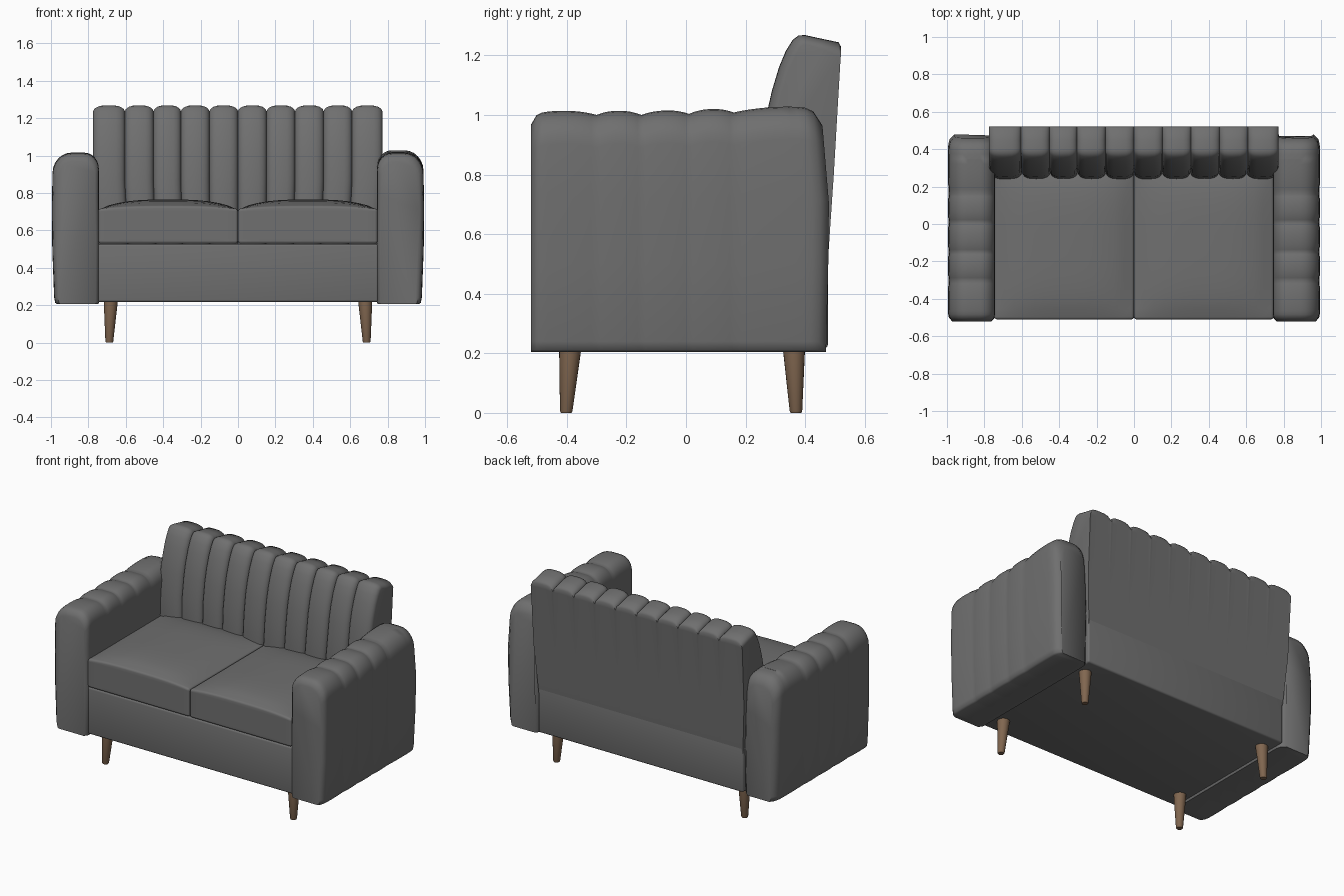
import bpy, bmesh, math

if "Cube" in bpy.data.objects:
    bpy.data.objects.remove(bpy.data.objects["Cube"])


def material(name, rgb):
    m = bpy.data.materials.new(name)
    m.diffuse_color = (*rgb, 1)
    m.use_nodes = True
    m.node_tree.nodes["Principled BSDF"].inputs["Base Color"].default_value = m.diffuse_color
    return m


GREY = material("grey upholstery", (0.16, 0.16, 0.16))
WOOD = material("brown wood", (0.22, 0.135, 0.08))


def finish(name, bm, mat, angle=40):
    bmesh.ops.recalc_face_normals(bm, faces=bm.faces)
    me = bpy.data.meshes.new(name)
    bm.to_mesh(me)
    bm.free()
    me.materials.append(mat)
    me.polygons.foreach_set("use_smooth", [True] * len(me.polygons))
    me.set_sharp_from_angle(angle=math.radians(angle))
    ob = bpy.data.objects.new(name, me)
    bpy.context.scene.collection.objects.link(ob)
    return ob


def loft(name, rings, mat, angle=40):
    """Skin a list of equal closed rings and cap both ends."""
    bm = bmesh.new()
    vs = [[bm.verts.new(p) for p in r] for r in rings]
    n = len(rings[0])
    for a, b in zip(vs, vs[1:]):
        for i in range(n):
            j = (i + 1) % n
            bm.faces.new((a[i], a[j], b[j], b[i]))
    bm.faces.new(vs[0])
    bm.faces.new(vs[-1])
    return finish(name, bm, mat, angle)


def box(name, lo, hi, bevel, dome=0.0, cuts=0):
    """Bevelled box, optionally with a puffed top."""
    bm = bmesh.new()
    bmesh.ops.create_cube(bm, size=2)
    if cuts:
        bmesh.ops.subdivide_edges(bm, edges=bm.edges[:], cuts=cuts, use_grid_fill=True)
    for v in bm.verts:
        u, w, t = v.co
        v.co = [(l + h) / 2 + c * (h - l) / 2 for l, h, c in zip(lo, hi, (u, w, t))]
        if t > 0.99:
            v.co.z += dome * (1 - abs(u) ** 3) * (0.35 + 0.65 * (1 - w ** 4))
    edges = [e for e in bm.edges if e.calc_face_angle(0) > math.radians(45)]
    bmesh.ops.bevel(bm, geom=edges, offset=bevel, segments=3, profile=0.5,
                    affect='EDGES', clamp_overlap=True)
    return finish(name, bm, GREY)


# Arms: rounded section lofted front to back, with padded channels
CHANNELS = [-0.52, -0.30, -0.15, 0.01, 0.16, 0.48]


def arm_section(top):
    pts = [(0.748, 0.205), (0.742, 0.215), (0.742, 0.55), (0.744, 0.80)]
    for k in range(7):      # inner top round
        a = math.pi - k * math.pi / 12
        pts.append((0.822 + 0.078 * math.cos(a), top - 0.085 + 0.085 * math.sin(a)))
    for k in range(7):      # outer top round
        a = math.pi / 2 - k * math.pi / 12
        pts.append((0.890 + 0.102 * math.cos(a), top - 0.11 + 0.11 * math.sin(a)))
    return pts + [(0.995, 0.72), (0.993, 0.5), (0.983, 0.24), (0.977, 0.212), (0.965, 0.205)]


def arm(name, side, rise):
    stations = []
    for i, (a, b) in enumerate(zip(CHANNELS, CHANNELS[1:])):
        for k in range(12):
            stations.append((a + (b - a) * k / 12, 1 - abs(k / 6 - 1) ** 2.2, i))
    stations.append((CHANNELS[-1], 0, 4))
    rings = []
    for y, puff, i in stations + []:
        f, r = y + 0.52, 0.48 - y
        inset = 0.0
        for d, R in ((f, 0.04), (r, 0.065)):
            if d < R:
                inset += 0.8 * R * (1 - math.sqrt(max(0, 1 - (1 - d / R) ** 2)))
        top = 1.0 + rise * max(0, y + 0.1) / 0.5 + 0.014 * puff
        ring = []
        for x, z in arm_section(top):
            cx = 0.868
            x += 0.004 * (puff - 1) * (1 if x > 0.95 else 0)
            x = cx + (x - cx) * (1 - 0.6 * inset / 0.125)
            if z > 0.6:
                z -= inset * (z - 0.6) / 0.4
            yy = y - (0.025 * max(0, (z - 0.7) / 0.3) if y > 0.35 else 0)
            yy -= 0.01 * max(0, (0.6 - z) / 0.4) if y > 0.35 else 0
            ring.append((side * x, yy, z))
        rings.append(ring)
    loft(name, rings, GREY, 50)


arm("right_arm", 1, 0.016)
arm("left_arm", -1, 0.002)

# Base and seat cushions
box("seat_base", (-0.75, -0.503, 0.217), (0.75, 0.476, 0.527), 0.012)
for name, x0, x1 in (("left_seat_cushion", -0.746, -0.001), ("right_seat_cushion", 0.001, 0.746)):
    box(name, (x0, -0.51, 0.529), (x1, 0.29, 0.715), 0.022, dome=0.05, cuts=13)

# Channelled backrest: side profile (y, z, groove direction) lofted across x
PROFILE = [(0.474, 0.475, 0, 0), (0.496, 0.80, 0, 0), (0.519, 1.20, 0, 0.2),
           (0.521, 1.228, 0, 0.8), (0.512, 1.244, 0, 1), (0.45, 1.257, 0, 1),
           (0.40, 1.268, -0.2, 1), (0.378, 1.267, -0.5, 0.9), (0.358, 1.252, -0.8, 0.7),
           (0.335, 1.215, -1, 0.4), (0.312, 1.16, -1, 0.2), (0.288, 1.08, -1, 0),
           (0.270, 1.00, -1, 0), (0.252, 0.87, -1, 0), (0.240, 0.72, -1, 0),
           (0.245, 0.475, -1, 0)]
SEAMS = [-0.775, -0.605, -0.452, -0.305, -0.153, 0, 0.153, 0.305, 0.458, 0.61, 0.772]
rings = []
for a, b in zip(SEAMS, SEAMS[1:]):
    for t in (0, 0.03, 0.08, 0.16, 0.28, 0.5, 0.72, 0.84, 0.92, 0.97, 1):
        if t == 0 and rings:
            continue
        g = 0.034 * (1 - (1 - abs(2 * t - 1) ** 3.2) ** 0.6)
        x = a + (b - a) * t
        rings.append([(x * (1 - 0.035 * max(0, min(1, (0.85 - z) / 0.38))),
                       y - g * ny, z - g * nz) for y, z, ny, nz in PROFILE])
loft("backrest", rings, GREY, 50)

# Tapered legs, slightly raked
for side, sn in ((1, "right"), (-1, "left")):
    for yt, yb, fn in ((-0.388, -0.402, "front"), (0.362, 0.369, "back")):
        rings = []
        for s, r, z in ((0, 0.018, 0), (0, 0.021, 0.006), (1, 0.038, 0.225)):
            cx, cy = 0.688 - 0.008 * s, yb + (yt - yb) * s
            rings.append([(side * (cx + r * math.cos(k * math.pi / 10)),
                           cy + r * math.sin(k * math.pi / 10), z) for k in range(20)])
        loft(f"{sn}_{fn}_leg", rings, WOOD)
